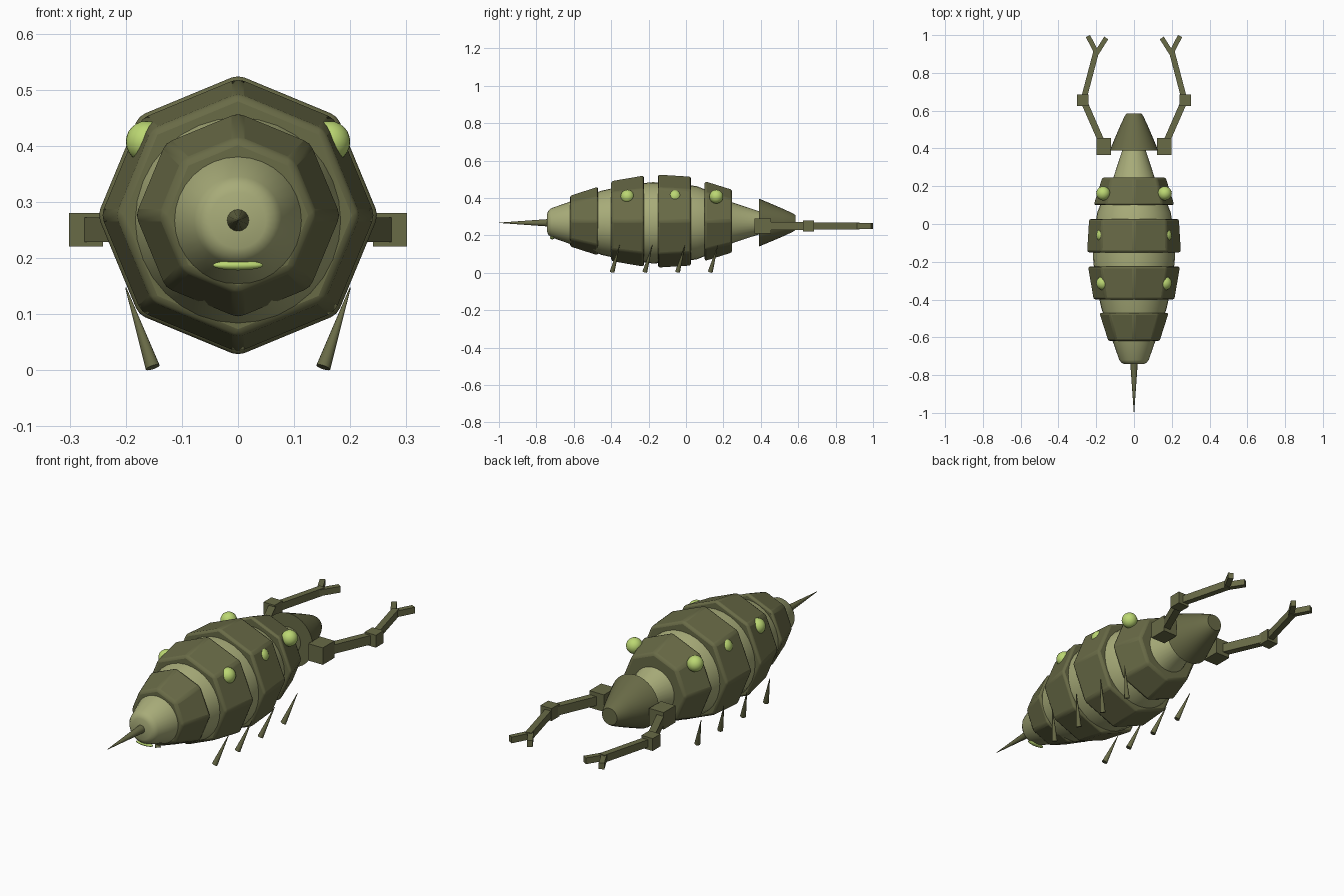
import bpy, bmesh, math
from mathutils import Vector

cube = bpy.data.objects.get("Cube")
if cube:
    bpy.data.objects.remove(cube, do_unlink=True)


def material(name, rgb):
    m = bpy.data.materials.new(name)
    m.use_nodes = True
    m.diffuse_color = (*rgb, 1)
    bsdf = next(n for n in m.node_tree.nodes if n.type == "BSDF_PRINCIPLED")
    bsdf.inputs["Base Color"].default_value = (*rgb, 1)
    return m


DARK = material("dark olive", (0.14, 0.145, 0.062))
PALE = material("pale olive", (0.39, 0.41, 0.19))
GREEN = material("bright green", (0.5, 0.68, 0.17))


def finish(bm, name, mat, smooth=0, bevel=0):
    bmesh.ops.recalc_face_normals(bm, faces=bm.faces)
    mesh = bpy.data.meshes.new(name)
    bm.to_mesh(mesh)
    bm.free()
    ob = bpy.data.objects.new(name, mesh)
    bpy.context.collection.objects.link(ob)
    mesh.materials.append(mat)
    if bevel:
        mod = ob.modifiers.new("rounded edges", "BEVEL")
        mod.width, mod.segments = bevel, 2
    if smooth:
        bpy.ops.object.select_all(action="DESELECT")
        ob.select_set(True)
        bpy.context.view_layer.objects.active = ob
        bpy.ops.object.shade_smooth_by_angle(angle=math.radians(smooth))
    return ob


def lathe(name, profile, z, sides, mat, smooth=40, bevel=0):
    """Spin (y, radius) pairs about a lengthwise axis at height z."""
    bm = bmesh.new()
    rings = []
    for y, r in profile:
        angles = [math.tau * k / sides for k in range(sides)]
        rings.append([bm.verts.new((r * math.sin(a), y, z + r * math.cos(a))) for a in angles])
    for a, b in zip(rings, rings[1:]):
        for k in range(sides):
            j = (k + 1) % sides
            bm.faces.new((a[k], a[j], b[j], b[k]))
    bm.faces.new(rings[0])
    bm.faces.new(rings[-1])
    return finish(bm, name, mat, smooth, bevel)


def box(name, centre, size, mat):
    bm = bmesh.new()
    bmesh.ops.create_cube(bm, size=1)
    bmesh.ops.scale(bm, vec=size, verts=bm.verts)
    bmesh.ops.translate(bm, vec=centre, verts=bm.verts)
    return finish(bm, name, mat)


def bar(name, start, end, width, height, mat):
    """Square bar running flat from start to end."""
    a, b = Vector(start), Vector(end)
    ob = box(name, (0, 0, 0), ((b - a).length, width, height), mat)
    ob.location = (a + b) / 2
    ob.rotation_euler.z = math.atan2(b.y - a.y, b.x - a.x)
    return ob


def ellipsoid(name, centre, radii, mat):
    bm = bmesh.new()
    bmesh.ops.create_uvsphere(bm, u_segments=24, v_segments=12, radius=1)
    bmesh.ops.scale(bm, vec=radii, verts=bm.verts)
    bmesh.ops.translate(bm, vec=centre, verts=bm.verts)
    return finish(bm, name, mat, 60)


# Soft inner body, head cap and tail spike
lathe("inner_body", [(-0.742, 0.05), (-0.735, 0.066), (-0.72, 0.078), (-0.62, 0.113),
                     (-0.45, 0.172), (-0.3, 0.205), (-0.18, 0.217), (-0.06, 0.214),
                     (0.06, 0.195), (0.16, 0.155), (0.25, 0.108), (0.39, 0.062)],
      0.267, 32, PALE)
lathe("head", [(0.39, 0.128), (0.45, 0.103), (0.52, 0.073), (0.57, 0.05), (0.585, 0.04)],
      0.268, 32, DARK)
lathe("tail_spike", [(-1.0, 0.001), (-0.72, 0.021)], 0.267, 16, DARK)
ellipsoid("tail_mark", (0, -0.715, 0.187), (0.045, 0.012, 0.009), GREEN)

# Octagonal armour bands: back y, back radius, forward y, forward radius
bands = [(-0.62, 0.138, -0.47, 0.186), (-0.4, 0.216, -0.225, 0.246),
         (-0.15, 0.251, 0.027, 0.24), (0.1, 0.216, 0.247, 0.17)]
for i, (y0, r0, y1, r1) in enumerate(bands):
    lathe(f"armour_band_{i + 1}", [(y0, r0), (y1, r1)], 0.276, 8, DARK, 30, 0.012)

for side, s in (("left", 1), ("right", -1)):
    # Bright spots along the shoulders
    for i, y in enumerate((0.162, -0.06, -0.313)):
        ellipsoid(f"{side}_spot_{i + 1}", (s * 0.163, y, 0.407), (0.037, 0.037, 0.037), GREEN)

    # Tapered legs, thick at the foot
    for i in range(4):
        y = -0.395 + 0.175 * i
        foot, tip = Vector((s * 0.152, y, 0.005)), Vector((s * 0.2, y + 0.04, 0.147))
        bm = bmesh.new()
        bmesh.ops.create_cone(bm, cap_ends=True, segments=16, radius1=0.013,
                              radius2=0.001, depth=(tip - foot).length)
        leg = finish(bm, f"{side}_leg_{i + 1}", DARK, 40)
        leg.location = (foot + tip) / 2
        leg.rotation_euler = (tip - foot).to_track_quat("Z", "Y").to_euler()

    # Jointed pincer arm
    def p(x, y):
        return (s * x, y, 0.25)
    box(f"{side}_shoulder", p(0.16, 0.41), (0.078, 0.09, 0.082), DARK)
    bar(f"{side}_upper_arm", p(0.165, 0.42), p(0.268, 0.655), 0.034, 0.044, DARK)
    box(f"{side}_elbow", p(0.271, 0.655), (0.06, 0.06, 0.06), DARK)
    bar(f"{side}_forearm", p(0.268, 0.655), p(0.197, 0.925), 0.03, 0.036, DARK)
    bar(f"{side}_outer_claw", p(0.194, 0.9), p(0.244, 0.995), 0.025, 0.03, DARK)
    bar(f"{side}_inner_claw", p(0.207, 0.89), p(0.147, 0.985), 0.025, 0.03, DARK)
